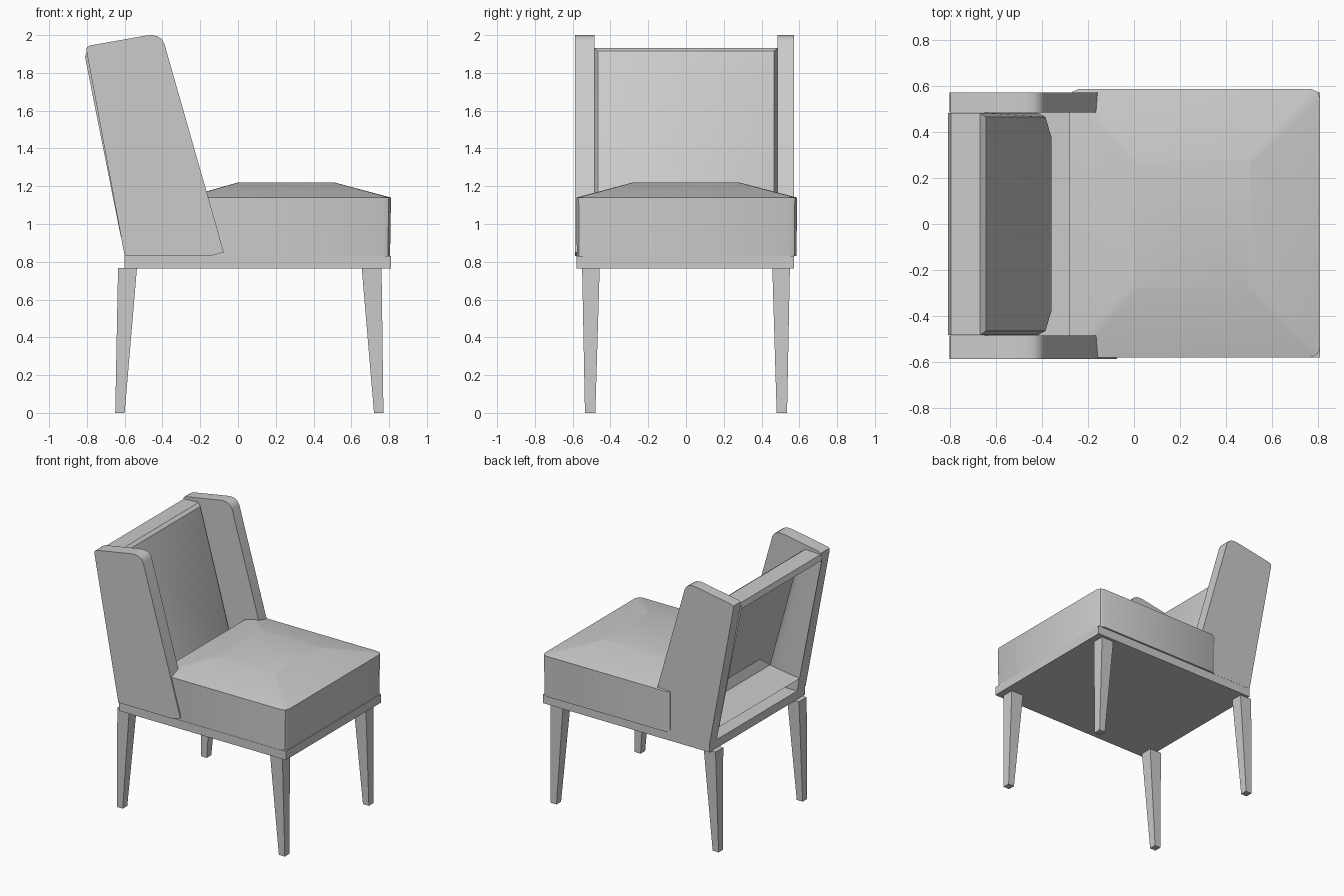
import bpy, bmesh

if "Cube" in bpy.data.objects:
    bpy.data.objects.remove(bpy.data.objects["Cube"])


def loft(name, rings, cap_start=True, cap_end=True, smooth=None):
    """Skin a list of closed rings with equal point counts."""
    bm = bmesh.new()
    vr = [[bm.verts.new(p) for p in r] for r in rings]
    n = len(vr[0])
    for a, b in zip(vr, vr[1:]):
        for i in range(n):
            j = (i + 1) % n
            bm.faces.new((a[i], a[j], b[j], b[i]))
    if cap_start:
        bm.faces.new(vr[0][::-1])
    if cap_end:
        bm.faces.new(vr[-1])
    bmesh.ops.recalc_face_normals(bm, faces=bm.faces)
    me = bpy.data.meshes.new(name)
    bm.to_mesh(me)
    bm.free()
    ob = bpy.data.objects.new(name, me)
    bpy.context.collection.objects.link(ob)
    if smooth:
        bpy.ops.object.select_all(action='DESELECT')
        ob.select_set(True)
        bpy.context.view_layer.objects.active = ob
        bpy.ops.object.shade_smooth_by_angle(angle=smooth)
    return ob


def rect(x0, x1, y0, y1, z, c=0.0):
    """Rectangle ring; c cuts the corners in two facets."""
    if c == 0:
        return [(x0, y0, z), (x1, y0, z), (x1, y1, z), (x0, y1, z)]
    k = c * 0.3
    pts = []
    for x, y, sx, sy, flip in ((x0, y0, 1, 1, 0), (x1, y0, -1, 1, 1),
                               (x1, y1, -1, -1, 0), (x0, y1, 1, -1, 1)):
        corner = [(x, y + sy * c, z), (x + sx * k, y + sy * k, z), (x + sx * c, y, z)]
        pts += corner[::-1] if flip else corner
    return pts


# Flat frame board under the seat
loft("seat_frame", [rect(-0.60, 0.81, -0.58, 0.572, 0.765),
                    rect(-0.60, 0.81, -0.58, 0.572, 0.83)])

# Tapered legs, mirrored left and right
for s, side in ((-1, "right"), (1, "left")):
    for pos, foot, top in (("back", (-0.65, -0.60), (-0.635, -0.535)),
                           ("front", (0.72, 0.77), (0.655, 0.76))):
        fy = sorted((s * 0.48, s * 0.535))
        ty = sorted((s * 0.457, s * 0.55))
        loft(f"{pos}_leg_{side}", [rect(*foot, *fy, 0.0), rect(*top, *ty, 0.768)])

# Leaning side panels with rounded top corners
profile = [(-0.60, 0.83), (-0.15, 0.83), (-0.075, 0.85), (-0.39, 1.955),
           (-0.405, 1.98), (-0.43, 1.995), (-0.46, 2.0), (-0.49, 1.997),
           (-0.785, 1.945), (-0.80, 1.935), (-0.803, 1.92)]
for side, y0, y1 in (("right", -0.588, -0.485), ("left", 0.485, 0.573)):
    loft("side_panel_" + side, [[(x, y, z) for x, z in profile] for y in (y0, y1)],
         smooth=0.6)

# Seat cushion with sloped, crowned top
loft("seat_cushion", [rect(-0.28, 0.805, -0.578, 0.585, 0.83, 0.04),
                      rect(-0.28, 0.81, -0.58, 0.588, 1.14, 0.04),
                      rect(0.0, 0.51, -0.28, 0.28, 1.22, 0.02)], smooth=0.5)


# Back cushion: padded shell, open at the rear
def back_ring(xt, zt, xb, zb, y):
    return [(xt, -y, zt), (xt, y, zt), (xb, y, zb), (xb, -y, zb)]


loft("back_cushion", [back_ring(-0.81, 1.885, -0.62, 0.93, 0.484),
                      back_ring(-0.797, 1.925, -0.60, 0.935, 0.484),
                      back_ring(-0.67, 1.932, -0.42, 0.96, 0.484),
                      back_ring(-0.645, 1.915, -0.385, 0.98, 0.465),
                      back_ring(-0.60, 1.80, -0.36, 1.05, 0.38)],
     cap_start=False, smooth=0.6)
